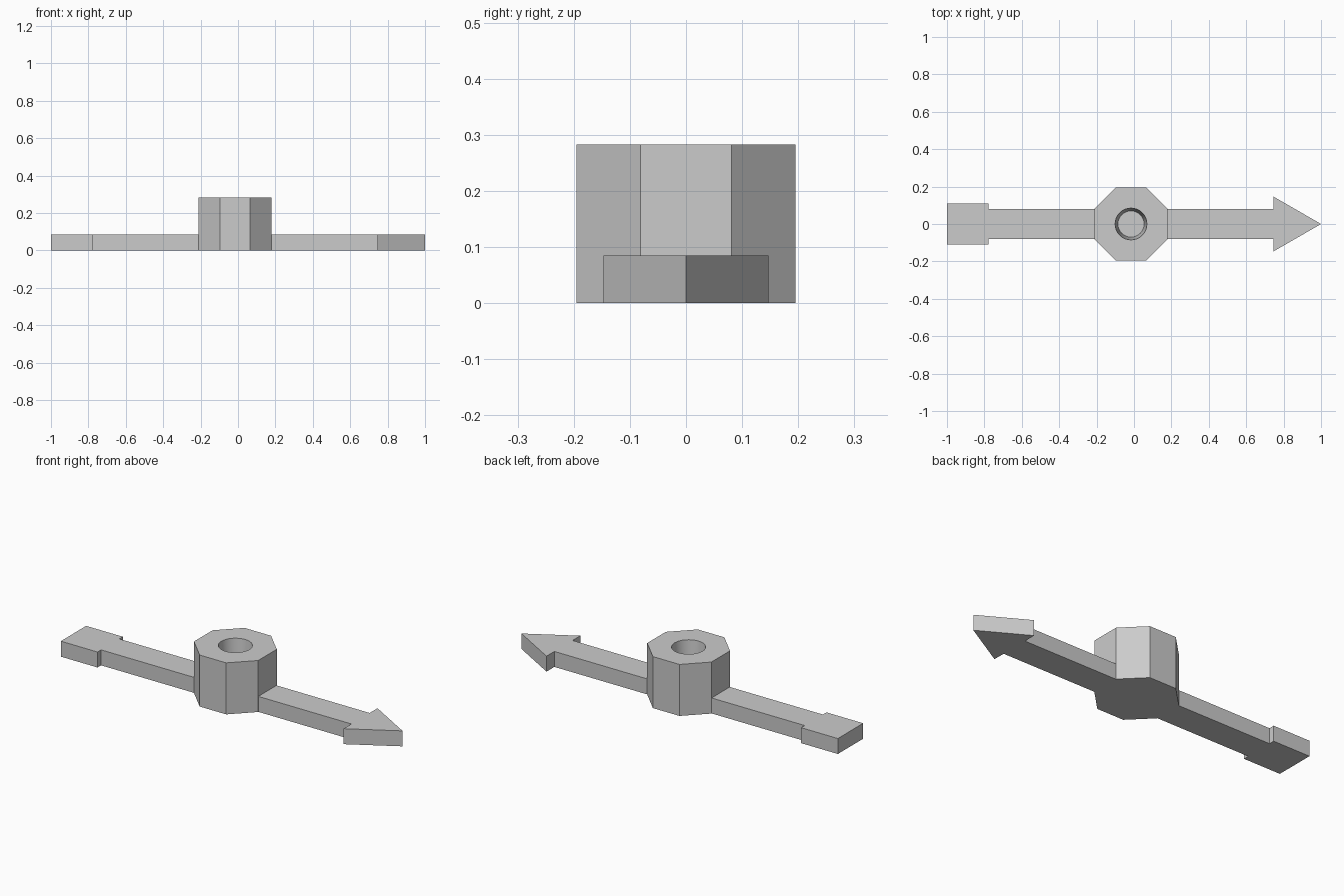
import bpy, bmesh, math

default = bpy.data.objects.get("Cube")
if default:
    bpy.data.objects.remove(default, do_unlink=True)

# Single plain grey
grey = bpy.data.materials.new("plain_grey")
grey.use_nodes = True
grey.diffuse_color = (0.6, 0.6, 0.6, 1)
grey.node_tree.nodes["Principled BSDF"].inputs["Base Color"].default_value = (0.6, 0.6, 0.6, 1)

ARM_HEIGHT, HUB_HEIGHT = 0.085, 0.283
HUB_X, APOTHEM = -0.016, 0.195
ARM_HALF = 0.079


def prism(name, outline, height):
    """Extrude a flat plan outline up from the ground."""
    bm = bmesh.new()
    base = bm.faces.new([bm.verts.new((x, y, 0)) for x, y in outline])
    top = bmesh.ops.extrude_face_region(bm, geom=[base])
    verts = [v for v in top["geom"] if isinstance(v, bmesh.types.BMVert)]
    bmesh.ops.translate(bm, verts=verts, vec=(0, 0, height))
    bmesh.ops.recalc_face_normals(bm, faces=bm.faces)
    mesh = bpy.data.meshes.new(name)
    bm.to_mesh(mesh)
    bm.free()
    mesh.materials.append(grey)
    obj = bpy.data.objects.new(name, mesh)
    bpy.context.collection.objects.link(obj)
    return obj


def mirrored(half):
    """Close a half outline by mirroring it across the long axis."""
    return half + [(x, -y) for x, y in reversed(half) if y]


# Arms: squared tail on one side, arrow head on the other
prism("tail_arm", mirrored([(-1, 0.11), (-0.777, 0.11), (-0.777, ARM_HALF),
                            (HUB_X - APOTHEM, ARM_HALF)]), ARM_HEIGHT)
prism("arrow_arm", mirrored([(HUB_X + APOTHEM, ARM_HALF), (0.745, ARM_HALF),
                             (0.745, 0.147), (1, 0)]), ARM_HEIGHT)

# Octagonal hub
radius = APOTHEM / math.cos(math.pi / 8)
angles = [math.pi * (2 * i + 1) / 8 for i in range(8)]
hub = prism("hub", [(HUB_X + radius * math.cos(a), radius * math.sin(a))
                    for a in angles], HUB_HEIGHT)

# Tapered blind bore in the hub
bore_depth, over = HUB_HEIGHT - ARM_HEIGHT, 0.05
r_floor, r_rim = 0.07, 0.085
slope = (r_rim - r_floor) / bore_depth
bpy.ops.mesh.primitive_cone_add(
    vertices=32, radius1=r_floor, radius2=r_rim + slope * over,
    depth=bore_depth + over,
    location=(HUB_X, 0, ARM_HEIGHT + (bore_depth + over) / 2))
cutter = bpy.context.object
cutter.name = "bore_cutter"
cutter.hide_render = True
cutter.data.materials.append(grey)

cut = hub.modifiers.new("bore", "BOOLEAN")
cut.operation = "DIFFERENCE"
cut.solver = "EXACT"
cut.object = cutter
bpy.ops.object.select_all(action="DESELECT")
hub.select_set(True)
bpy.context.view_layer.objects.active = hub
bpy.ops.object.modifier_apply(modifier="bore")
bpy.data.objects.remove(cutter, do_unlink=True)
bpy.ops.object.shade_smooth_by_angle(angle=math.radians(30))
